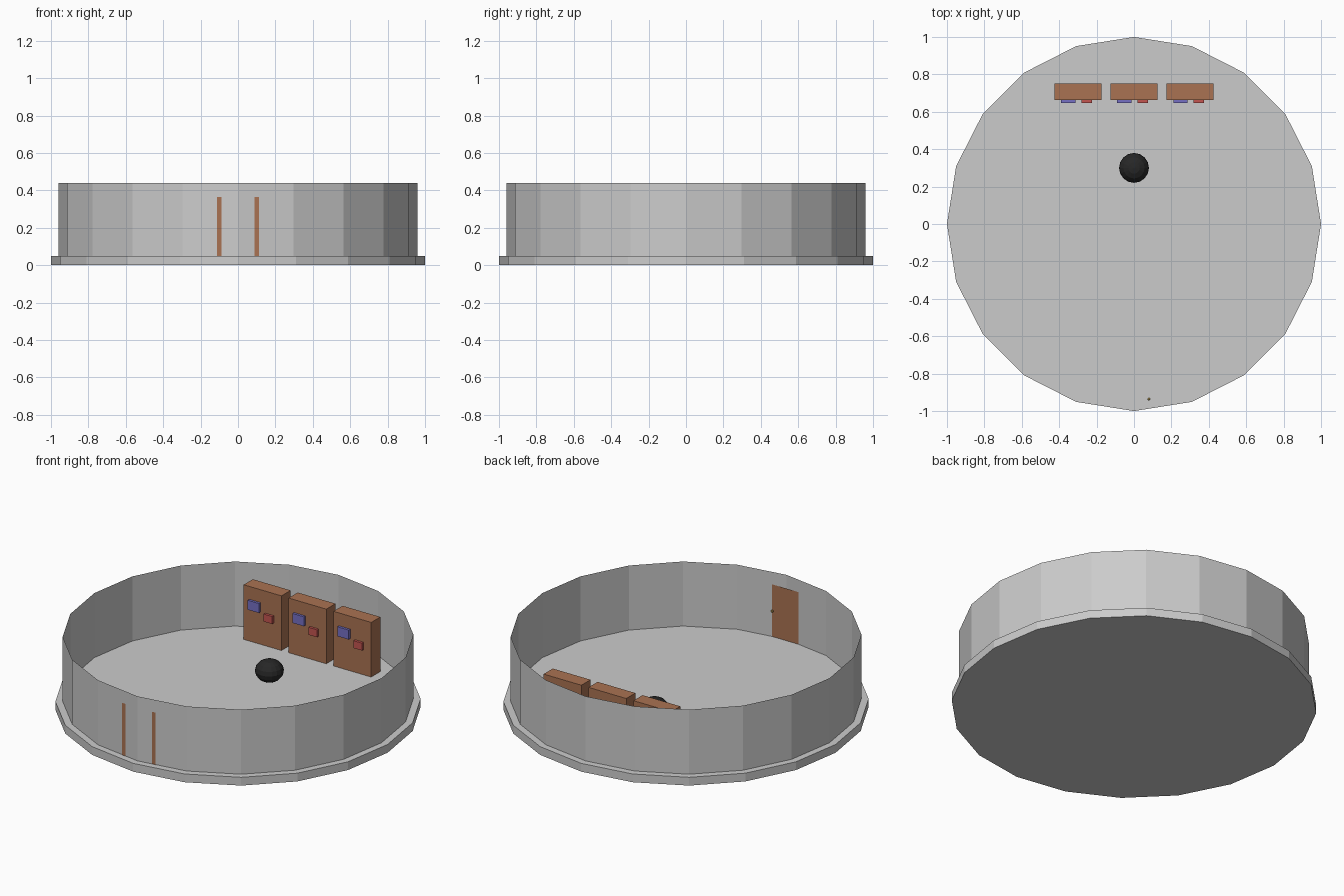
import bpy
from math import pi

if "Cube" in bpy.data.objects:
    bpy.data.objects.remove(bpy.data.objects["Cube"])

FLOOR = 0.05


def paint(name, rgb):
    mat = bpy.data.materials.new(name)
    mat.diffuse_color = (*rgb, 1)
    mat.use_nodes = True
    mat.node_tree.nodes["Principled BSDF"].inputs["Base Color"].default_value = mat.diffuse_color
    return mat


BROWN = paint("brown", (0.40, 0.17, 0.085))
BLUE = paint("blue", (0.18, 0.16, 0.55))
RED = paint("red", (0.55, 0.09, 0.08))
BLACK = paint("black", (0.02, 0.02, 0.02))
BRASS = paint("brass", (0.50, 0.35, 0.10))


def finish(name, mat=None):
    ob = bpy.context.object
    ob.name = name
    bpy.ops.object.transform_apply(location=False, rotation=True, scale=True)
    if mat:
        ob.data.materials.append(mat)
    return ob


def box(name, x0, x1, y0, y1, z0, z1, mat):
    bpy.ops.mesh.primitive_cube_add(
        size=1, location=((x0 + x1) / 2, (y0 + y1) / 2, (z0 + z1) / 2))
    bpy.context.object.scale = (x1 - x0, y1 - y0, z1 - z0)
    return finish(name, mat)


def drum(name, radius, z0, z1, cap):
    # 20 sides, with corners on the x and y axes
    bpy.ops.mesh.primitive_cylinder_add(
        vertices=20, radius=radius, depth=z1 - z0, end_fill_type=cap,
        location=(0, 0, (z0 + z1) / 2))
    return finish(name)


def ball(name, loc, radius, height, segments, rings, mat):
    bpy.ops.mesh.primitive_uv_sphere_add(
        segments=segments, ring_count=rings, radius=1, location=loc)
    bpy.context.object.scale = (radius, radius, height)
    return finish(name, mat)


# Round floor slab and thin open wall
drum("floor", 1.0, 0, FLOOR, 'NGON')
drum("wall", 0.96, FLOOR, 0.44, 'NOTHING')

# Flat door sheet that cuts through the front corner of the wall
bpy.ops.mesh.primitive_plane_add(
    size=1, location=(0, -0.946, (FLOOR + 0.365) / 2), rotation=(pi / 2, 0, 0))
bpy.context.object.scale = (0.224, 0.365 - FLOOR, 1)
finish("door", BROWN)
ball("door_knob", (0.08, -0.936, 0.208), 0.008, 0.008, 8, 6, BRASS)

# Slightly flattened ball resting on the floor
ball("floor_ball", (0, 0.30, 0.115), 0.08, 0.065, 16, 8, BLACK)

# Row of three cabinets, each with a blue and a red panel
for i, x in enumerate((-0.30, 0, 0.30), 1):
    box(f"cabinet_{i}", x - 0.126, x + 0.126, 0.663, 0.75, FLOOR, 0.38, BROWN)
    box(f"blue_panel_{i}", x - 0.09, x - 0.014, 0.648, 0.68, 0.245, 0.302, BLUE)
    box(f"red_panel_{i}", x + 0.018, x + 0.075, 0.648, 0.68, 0.202, 0.247, RED)
